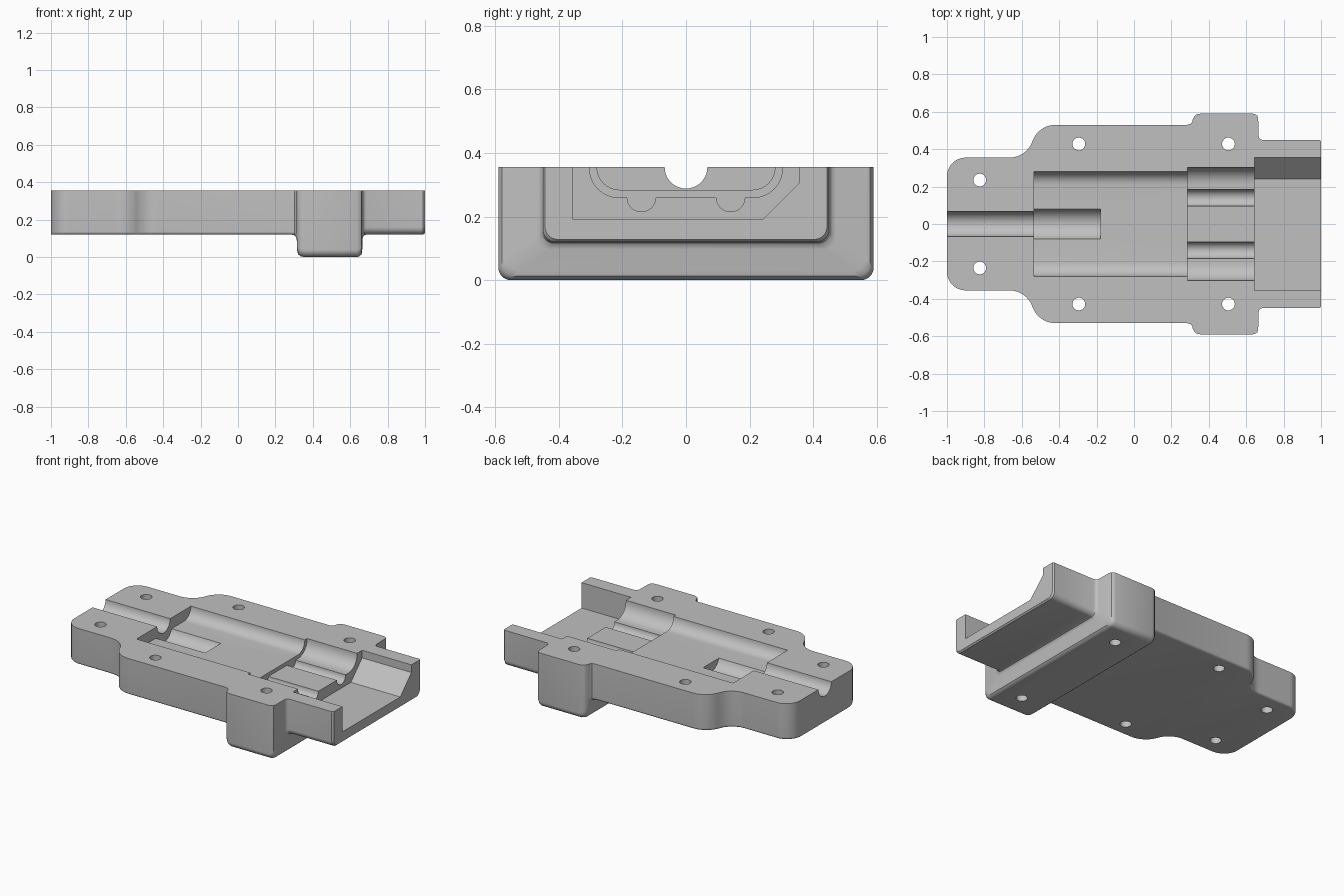
import bpy
import bmesh
from math import sin, cos, pi, radians

cube = bpy.data.objects.get("Cube")
if cube:
    bpy.data.objects.remove(cube, do_unlink=True)

TOP = 0.355
BASE = 0.12

grey = bpy.data.materials.new("plain grey")
grey.use_nodes = True
grey.diffuse_color = (0.53, 0.53, 0.53, 1)
grey.node_tree.nodes["Principled BSDF"].inputs["Base Color"].default_value = grey.diffuse_color


def loft(name, rings):
    """Skin closed rings of points and cap both ends."""
    bm = bmesh.new()
    loops = [[bm.verts.new(p) for p in ring] for ring in rings]
    n = len(loops[0])
    for a, b in zip(loops, loops[1:]):
        for i in range(n):
            j = (i + 1) % n
            bm.faces.new((a[i], a[j], b[j], b[i]))
    bm.faces.new(loops[0])
    bm.faces.new(loops[-1])
    bmesh.ops.recalc_face_normals(bm, faces=bm.faces)
    mesh = bpy.data.meshes.new(name)
    bm.to_mesh(mesh)
    bm.free()
    mesh.materials.append(grey)
    obj = bpy.data.objects.new(name, mesh)
    bpy.context.collection.objects.link(obj)
    return obj


def trough(half, bottom, r, top=TOP, steps=8):
    """U profile in y, z with rounded lower corners."""
    arc = [(half - r + r * cos(i * pi / 2 / steps), bottom + r - r * sin(i * pi / 2 / steps))
           for i in range(steps + 1)]
    side = [(half, top)] + arc
    return side + [(-y, z) for y, z in reversed(side)]


def circle(cy, cz, r, n=40):
    return [(cy + r * cos(2 * pi * i / n), cz + r * sin(2 * pi * i / n)) for i in range(n)]


def along_x(name, profile, x0, x1):
    return loft(name, [[(x, y, z) for y, z in profile] for x in (x0, x1)])


# Housing stations: x, half width, underside height, lower edge radius
EDGE, SOFT = 0.015, 0.04
stations = [(-1, 0.255, BASE + 0.012, EDGE)]
# rounded nose
for i in range(1, 11):
    t = i * pi / 20
    stations.append((-0.9 - 0.1 * cos(t), 0.255 + 0.1 * sin(t), BASE, EDGE))
# S-shaped shoulder
bend = [radians(67) * i / 8 for i in range(9)]
stations += [(-0.666 + 0.13 * sin(t), 0.355 + 0.13 * (1 - cos(t)), BASE, EDGE) for t in bend]
stations += [(-0.42 - 0.13 * sin(t), 0.53 - 0.13 * (1 - cos(t)), BASE, EDGE) for t in reversed(bend)]
# filleted step into the deep cross block
stations += [
    (0.285, 0.53, BASE, EDGE), (0.303, 0.535, 0.115, 0.02), (0.311, 0.545, 0.105, 0.03),
    (0.314, 0.559, 0.09, SOFT), (0.316, 0.561, 0.035, SOFT), (0.321, 0.575, 0.015, SOFT),
    (0.335, 0.586, 0.004, SOFT), (0.355, 0.59, 0, SOFT),
]
# step out of the block and the end tongue
stations += [
    (0.635, 0.59, 0, SOFT), (0.65, 0.586, 0.004, SOFT), (0.66, 0.578, 0.013, SOFT),
    (0.664, 0.565, 0.03, SOFT), (0.666, 0.472, 0.097, SOFT), (0.669, 0.461, 0.108, SOFT),
    (0.675, 0.454, 0.116, SOFT), (0.686, 0.45, BASE, SOFT),
    (0.99, 0.45, BASE, SOFT), (1, 0.443, BASE + 0.008, SOFT),
]
housing = loft("housing", [[(x, y, z) for y, z in trough(w, b, r)] for x, w, b, r in stations])

# Cavities along the length
HIGH = 0.5
cutters = [
    along_x("cable_channel", circle(0, TOP, 0.067), -1.1, -0.5),
    along_x("main_cavity", trough(0.28, 0.284, 0.071, HIGH), -0.535, 0.4),
    along_x("round_pocket", circle(0, 0.31, 0.085), -0.535, -0.18),
    along_x("inner_bay", trough(0.303, 0.26, 0.09, HIGH), 0.285, 0.7),
    along_x("end_opening", [(-0.355, HIGH), (-0.355, 0.19), (0.24, 0.19),
                            (0.355, 0.305), (0.355, HIGH)], 0.645, 1.1),
]

for side in (-1, 1):
    # twin grooves in the bay floor
    cutters.append(along_x("floor_groove", circle(side * 0.14, 0.26, 0.045), 0.285, 0.7))
    # screw holes
    for x, y in ((-0.825, 0.235), (-0.295, 0.428), (0.505, 0.428)):
        ring = circle(x, side * y, 0.034, 32)
        cutters.append(loft("screw_hole", [[(px, py, z) for px, py in ring] for z in (-0.2, HIGH)]))

bpy.ops.object.select_all(action="DESELECT")
bpy.context.view_layer.objects.active = housing
housing.select_set(True)
for cutter in cutters:
    cutter.hide_render = True
    mod = housing.modifiers.new(cutter.name, "BOOLEAN")
    mod.operation = "DIFFERENCE"
    mod.solver = "EXACT"
    mod.object = cutter
    bpy.ops.object.modifier_apply(modifier=mod.name)
    bpy.data.objects.remove(cutter, do_unlink=True)

bpy.ops.object.shade_smooth_by_angle(angle=radians(32))
